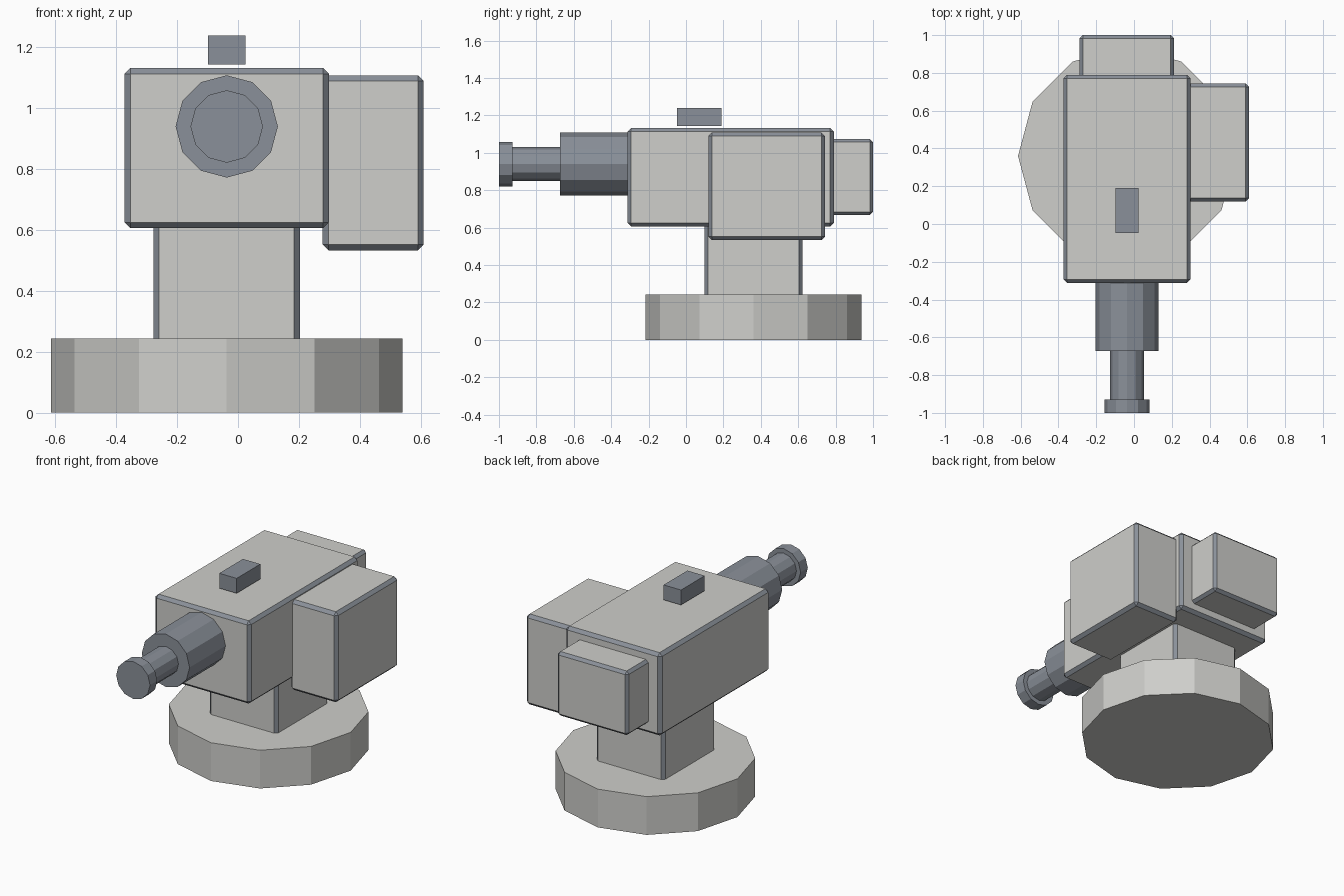
import bpy, bmesh, math
from mathutils import Matrix

if "Cube" in bpy.data.objects:
    bpy.data.objects.remove(bpy.data.objects["Cube"])

AXIS_X = -0.037          # shared centre line of turret, barrel and base
BORE_Z = 0.94


def material(name, rgb):
    m = bpy.data.materials.new(name)
    m.diffuse_color = (*rgb, 1)
    m.use_nodes = True
    m.node_tree.nodes["Principled BSDF"].inputs["Base Color"].default_value = m.diffuse_color
    return m


LIGHT = material("light grey", (0.62, 0.62, 0.595))
STEEL = material("blue steel", (0.255, 0.28, 0.32))


def finish(name, bm, mats):
    bmesh.ops.recalc_face_normals(bm, faces=bm.faces)
    me = bpy.data.meshes.new(name)
    bm.to_mesh(me)
    bm.free()
    for m in mats:
        me.materials.append(m)
    ob = bpy.data.objects.new(name, me)
    bpy.context.collection.objects.link(ob)
    return ob


def box(name, x, y, z, mats, chamfer=0.0):
    """Box from (min, max) ranges; chamfer faces take the second material."""
    bm = bmesh.new()
    bmesh.ops.create_cube(bm, size=1)
    for v in bm.verts:
        v.co = [r[0] if c < 0 else r[1] for c, r in zip(v.co, (x, y, z))]
    if chamfer:
        bmesh.ops.bevel(bm, geom=bm.edges[:], offset=chamfer, offset_type='OFFSET',
                        segments=1, profile=0.5, affect='EDGES', material=1)
    return finish(name, bm, mats)


def drum(name, radius, length, matrix, mats):
    """Twelve-sided drum with a corner on the x axis."""
    bm = bmesh.new()
    rings = []
    for h in (0, length):
        rings.append([bm.verts.new((radius * math.cos(i * math.pi / 6),
                                    radius * math.sin(i * math.pi / 6), h)) for i in range(12)])
    for ring in rings:
        bm.faces.new(ring)
    for i in range(12):
        j = (i + 1) % 12
        bm.faces.new((rings[0][i], rings[0][j], rings[1][j], rings[1][i]))
    bm.transform(matrix)
    return finish(name, bm, mats)


# Base and pedestal
drum("base", 0.577, 0.243, Matrix.Translation((AXIS_X, 0.36, 0)), [LIGHT])
box("pedestal", (-0.278, 0.203), (0.098, 0.622), (0.215, 0.635), [LIGHT, STEEL], 0.019)

# Housing with side and rear boxes
box("housing", (-0.373, 0.299), (-0.312, 0.79), (0.606, 1.132), [LIGHT, STEEL], 0.019)
box("side_box", (0.278, 0.61), (0.119, 0.744), (0.533, 1.108), [LIGHT, STEEL], 0.019)
box("rear_box", (-0.288, 0.211), (0.76, 1.0), (0.667, 1.074), [LIGHT, STEEL], 0.017)

# Sight hovering over the roof
box("sight", (-0.098, 0.024), (-0.048, 0.19), (1.144, 1.239), [STEEL])

# Barrel sections, running forward (-y)
for name, r, y0, y1 in (("barrel_sleeve", 0.168, -0.30, -0.673),
                        ("barrel_tube", 0.09, -0.66, -0.94),
                        ("muzzle", 0.119, -0.928, -1.0)):
    place = Matrix.Translation((AXIS_X, y0, BORE_Z)) @ Matrix.Rotation(math.pi / 2, 4, 'X')
    drum(name, r, y0 - y1, place, [STEEL])
